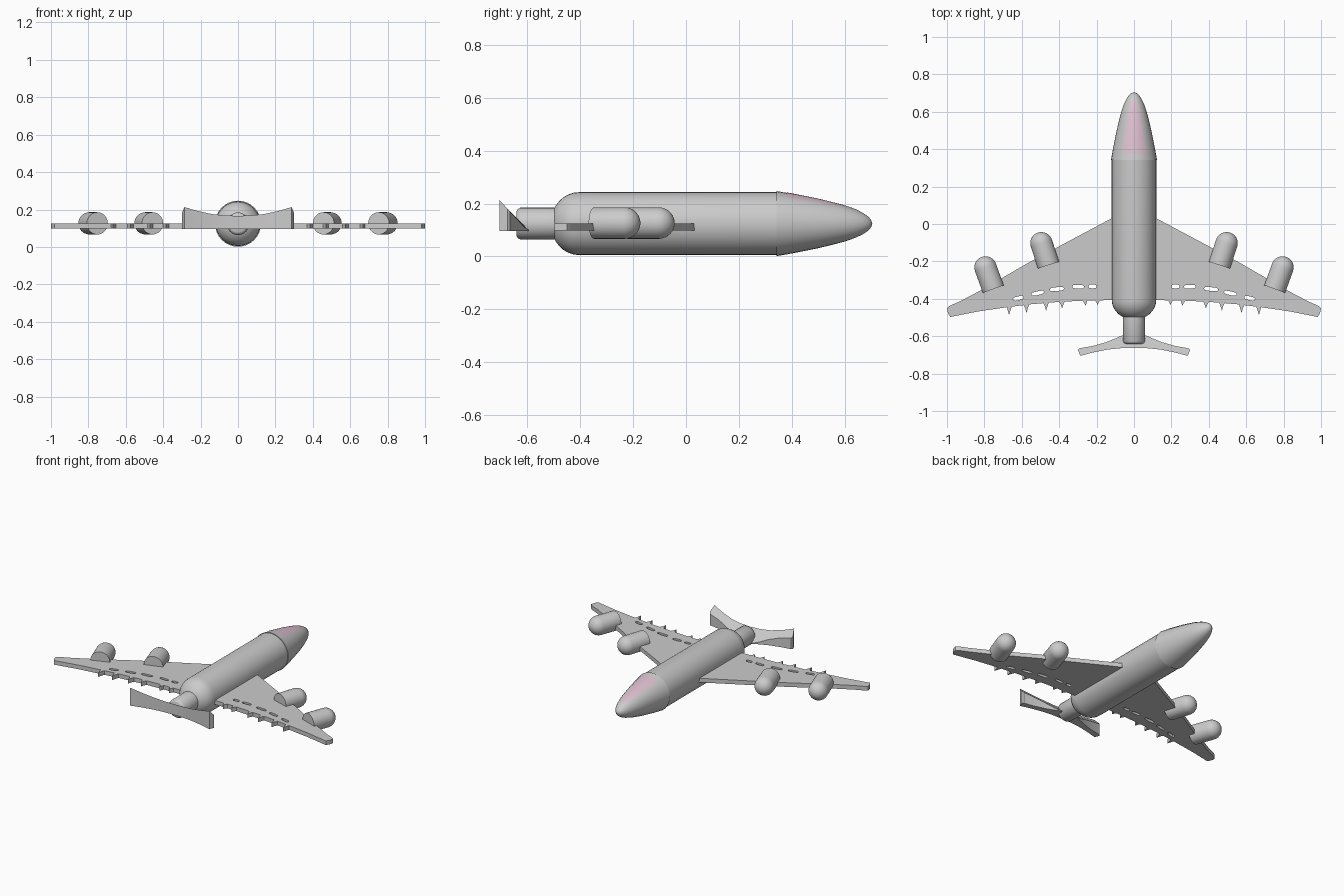
import bpy, bmesh, math
from math import sin, cos, pi

if "Cube" in bpy.data.objects:
    bpy.data.objects.remove(bpy.data.objects["Cube"])

ZC = 0.124  # height of the fuselage axis


def finish(name, bm, angle=35):
    bmesh.ops.recalc_face_normals(bm, faces=bm.faces)
    me = bpy.data.meshes.new(name)
    bm.to_mesh(me)
    bm.free()
    ob = bpy.data.objects.new(name, me)
    bpy.context.collection.objects.link(ob)
    smooth(ob, angle)
    return ob


def smooth(ob, angle=35):
    bpy.ops.object.select_all(action='DESELECT')
    ob.select_set(True)
    bpy.context.view_layer.objects.active = ob
    bpy.ops.object.shade_smooth_by_angle(angle=math.radians(angle))


def lathe(name, profile, segs=32):
    """Revolve (y, radius) points around the local y axis, with closed ends."""
    bm = bmesh.new()
    rings = []
    for y, r in profile:
        n = 1 if r == 0 else segs
        rings.append([bm.verts.new((r * cos(2 * pi * i / segs), y, r * sin(2 * pi * i / segs)))
                      for i in range(n)])
    for a, b in zip(rings, rings[1:]):
        for i in range(segs):
            j = (i + 1) % segs
            vs = [a[i % len(a)], a[j % len(a)], b[j % len(b)], b[i % len(b)]]
            bm.faces.new(list(dict.fromkeys(vs)))
    return finish(name, bm)


def dome(y, r, depth, n=8):
    """Profile of a rounded end starting at y and bulging by depth."""
    return [(y + depth * sin(pi / 2 * i / n), r * cos(pi / 2 * i / n) if i < n else 0)
            for i in range(n + 1)]


# fuselage, nose and tail cone
body = lathe("fuselage", dome(-0.405, 0.119, -0.107)[::-1] + [(0.345, 0.119), (0.345, 0)])
NOSE = [(0.342, 0.123), (0.40, 0.113), (0.45, 0.103), (0.50, 0.093), (0.55, 0.081), (0.60, 0.068),
        (0.64, 0.054), (0.67, 0.040), (0.69, 0.026), (0.70, 0.014), (0.705, 0)]
nose = lathe("nose", [(0.342, 0)] + NOSE)
tail = lathe("tail_cone", [(-0.642, 0), (-0.642, 0.045), (-0.637, 0.054), (-0.627, 0.060), (-0.48, 0.060)])
for ob in (body, nose, tail):
    ob.location.z = ZC


# cockpit window, a thin patch following the top of the nose
def nose_radius(y):
    for (y0, r0), (y1, r1) in zip(NOSE, NOSE[1:]):
        if y0 <= y <= y1:
            return r0 + (r1 - r0) * (y - y0) / (y1 - y0)


bm = bmesh.new()
rows = []
for y, half in [(0.38, 33), (0.40, 33), (0.45, 31), (0.50, 29), (0.55, 27), (0.60, 24), (0.64, 20), (0.66, 10)]:
    r = nose_radius(y) + 0.0015
    angs = [math.radians(half * (k / 4 - 1)) for k in range(9)]
    rows.append([bm.verts.new((r * sin(a), y, ZC + r * cos(a))) for a in angs])
for a, b in zip(rows, rows[1:]):
    for k in range(8):
        bm.faces.new((a[k], a[k + 1], b[k + 1], b[k]))
window = finish("cockpit_window", bm)
mat = bpy.data.materials.new("window_pink")
mat.diffuse_color = (0.72, 0.52, 0.62, 1)
mat.use_nodes = True
mat.node_tree.nodes["Principled BSDF"].inputs["Base Color"].default_value = mat.diffuse_color
window.data.materials.append(mat)

# wings: a filled outline with slots, trailing edge carries small pointed fairings
lead = [(0, 0.09), (0.12, 0.03), (0.34, -0.087), (0.57, -0.21), (0.82, -0.355), (0.93, -0.413),
        (0.985, -0.437), (1.0, -0.45), (0.995, -0.475), (0.982, -0.497)]
trail = [(0.12, -0.407), (0.25, -0.409), (0.41, -0.417), (0.55, -0.429), (0.68, -0.445), (0.83, -0.467)]


def trail_y(x):
    for (x0, y0), (x1, y1) in zip(trail, trail[1:]):
        if x0 <= x <= x1:
            return y0 + (y1 - y0) * (x - x0) / (x1 - x0)


edge = list(trail)
for x, d in [(0.195, 0.025), (0.26, 0.027), (0.385, 0.036), (0.47, 0.043), (0.575, 0.045), (0.668, 0.045)]:
    for dx, f in [(-0.015, 0), (-0.009, 0.3), (0, 1), (0.006, 0.45), (0.015, 0)]:
        edge.append((x + dx, trail_y(x + dx) - d * f))
edge.sort(reverse=True)
right = lead + edge
outline = right + [(0, -0.407)] + [(-x, y) for x, y in right[:0:-1]]

curve = bpy.data.curves.new("wings", 'CURVE')
curve.dimensions = '2D'
curve.fill_mode = 'BOTH'
curve.extrude = 0.0135


def add_spline(pts):
    s = curve.splines.new('POLY')
    s.points.add(len(pts) - 1)
    for p, (x, y) in zip(s.points, pts):
        p.co = (x, y, 0, 1)
    s.use_cyclic_u = True


add_spline(outline)
for x, y, half, tilt in [(0.222, -0.334, 0.021, 0), (0.298, -0.335, 0.031, 2), (0.412, -0.348, 0.038, -5),
                         (0.515, -0.370, 0.034, -12), (0.618, -0.397, 0.029, -14)]:
    for side in (-1, 1):
        t = math.radians(tilt)
        pts = []
        for i in range(12):
            a = 2 * pi * i / 12
            u = half * math.copysign(abs(cos(a)) ** 0.6, cos(a))
            v = 0.010 * math.copysign(abs(sin(a)) ** 0.6, sin(a))
            pts.append((side * (x + u * cos(t) - v * sin(t)), y + u * sin(t) + v * cos(t)))
        add_spline(pts)
wings = bpy.data.objects.new("wings", curve)
bpy.context.collection.objects.link(wings)
wings.location.z = 0.1115
bpy.ops.object.select_all(action='DESELECT')
wings.select_set(True)
bpy.context.view_layer.objects.active = wings
bpy.ops.object.convert(target='MESH')
smooth(bpy.context.object, 25)

# engines: capsules with a flat rear end, splayed outwards
R = 0.0595
for label, x, y, turn in [("inner", 0.457, -0.220, 18), ("outer", 0.752, -0.348, 20)]:
    for side, sname in ((-1, "left"), (1, "right")):
        eng = lathe(f"{label}_engine_{sname}", [(0, 0), (0, R)] + dome(0.123, R, 0.06))
        eng.location = (side * x, y, 0.126)
        eng.rotation_euler.z = -side * math.radians(turn)

# tailplane: swept outline with a sloping top that rises to the rear
half_lead = [(0.062, -0.595), (0.10, -0.612), (0.15, -0.632), (0.22, -0.652), (0.293, -0.665), (0.30, -0.675)]
half_trail = [(0.287, -0.705), (0.22, -0.687), (0.14, -0.671), (0.07, -0.664), (0, -0.662)]
half_line = [(0, -0.595)] + half_lead + half_trail
outline = half_line + [(-x, y) for x, y in half_line[-2:0:-1]]
bm = bmesh.new()
BOTTOM = 0.096
low = [bm.verts.new((x, y, BOTTOM)) for x, y in outline]
top = [bm.verts.new((x, y, max(BOTTOM + 0.004, 0.213 - 1.1 * (y + 0.705)))) for x, y in outline]
bm.faces.new(low[::-1])
bm.faces.new(top)
n = len(outline)
for i in range(n):
    j = (i + 1) % n
    bm.faces.new((low[i], low[j], top[j], top[i]))
finish("tailplane", bm, 25)
